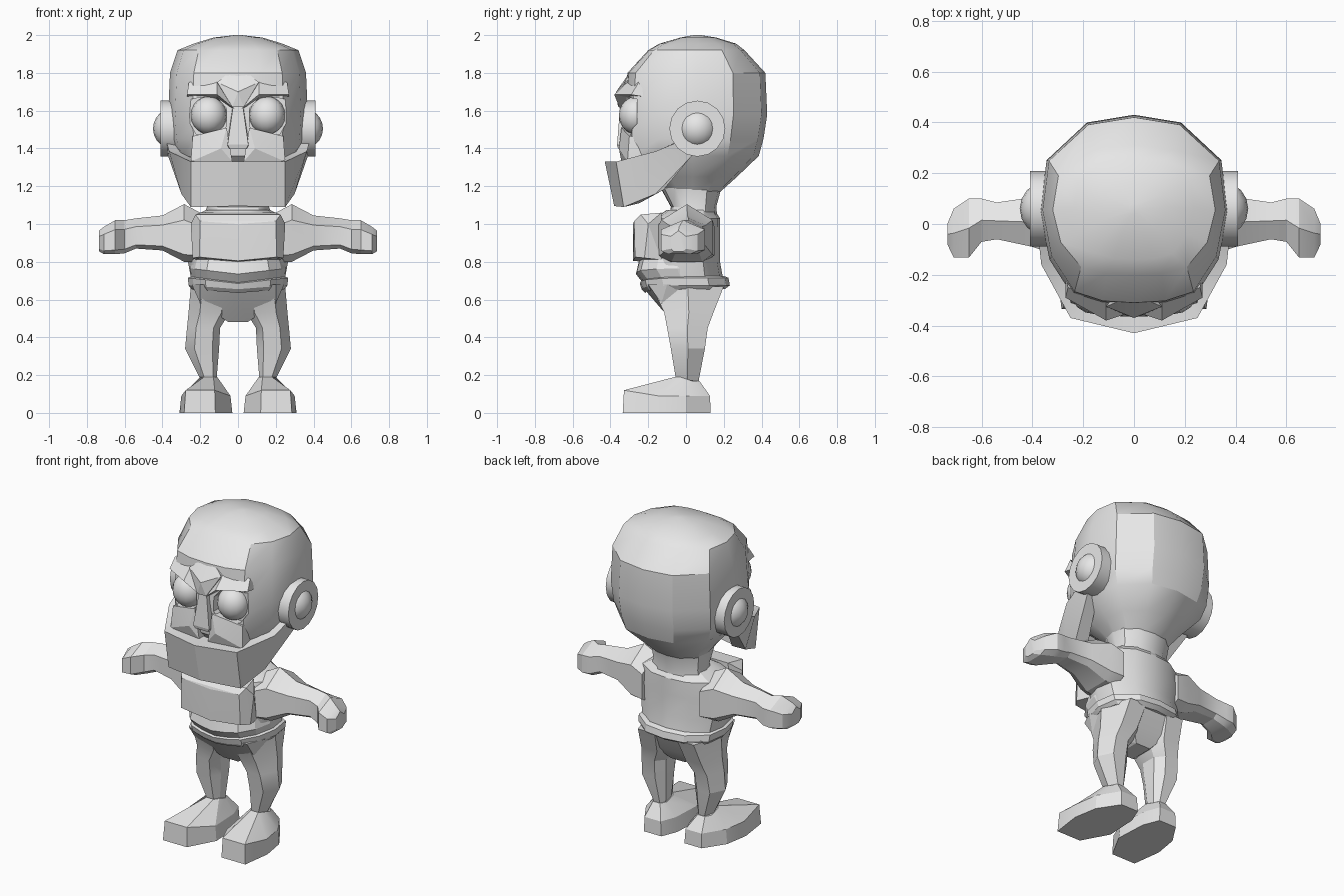
import bpy, bmesh, math

if "Cube" in bpy.data.objects:
    bpy.data.objects.remove(bpy.data.objects["Cube"])

mat = bpy.data.materials.new("grey")
mat.diffuse_color = (0.8, 0.8, 0.8, 1)
mat.use_nodes = True
mat.node_tree.nodes["Principled BSDF"].inputs["Base Color"].default_value = mat.diffuse_color


def finish(name, bm, mirror=False, angle=30):
    """Turn a bmesh into a named, shaded object, optionally mirrored across x."""
    bmesh.ops.recalc_face_normals(bm, faces=bm.faces)
    me = bpy.data.meshes.new(name)
    bm.to_mesh(me)
    bm.free()
    ob = bpy.data.objects.new(name, me)
    bpy.context.collection.objects.link(ob)
    me.materials.append(mat)
    bpy.ops.object.select_all(action='DESELECT')
    ob.select_set(True)
    bpy.context.view_layer.objects.active = ob
    if mirror:
        m = ob.modifiers.new("mirror", 'MIRROR')
        m.use_mirror_merge = False
        bpy.ops.object.modifier_apply(modifier=m.name)
    bpy.ops.object.shade_smooth_by_angle(angle=math.radians(angle))
    return ob


def loft(name, rings, mirror=False, angle=30):
    """Skin closed cross-sections and cap both ends."""
    bm = bmesh.new()
    vs = [[bm.verts.new(p) for p in r] for r in rings]
    n = len(rings[0])
    for a, b in zip(vs, vs[1:]):
        for i in range(n):
            j = (i + 1) % n
            bm.faces.new((a[i], a[j], b[j], b[i]))
    bm.faces.new(vs[0])
    bm.faces.new(vs[-1][::-1])
    return finish(name, bm, mirror, angle)


def hull(name, pts, mirror=False, both=False):
    """Faceted convex part; both adds the x-reflected points."""
    pts = list(pts) + ([(-x, y, z) for x, y, z in pts if x] if both else [])
    bm = bmesh.new()
    for p in pts:
        bm.verts.new(p)
    r = bmesh.ops.convex_hull(bm, input=bm.verts)
    loose = [v for v in bm.verts if not v.link_faces]
    bmesh.ops.delete(bm, geom=loose, context='VERTS')
    return finish(name, bm, mirror, 12)


HALF = [(0, -1), (.34, -.98), (.65, -.88), (.9, -.5), (1, 0), (.93, .53), (.5, .92), (0, 1)]
OVAL = HALF + [(-x, y) for x, y in HALF[-2:0:-1]]


def oval(z, w, yf, yb, dip=0):
    """Body cross-section; dip lowers its front centre."""
    c, h = (yf + yb) / 2, (yb - yf) / 2
    return [(x * w, c + y * h, z - (dip * (1 - abs(x)) if y < 0 else 0)) for x, y in OVAL]


# Head with eye sockets cut out
head = loft("head", [oval(*r) for r in [
    (1.16, .16, -.10, .17), (1.25, .23, -.20, .27), (1.36, .33, -.32, .385),
    (1.45, .362, -.33, .41), (1.58, .37, -.33, .43), (1.80, .36, -.31, .42),
    (1.92, .32, -.20, .31), (1.955, .235, -.14, .265), (1.987, .13, -.03, .16),
    (2.0, .02, .04, .08)]])
cutter = hull("socket_cutter", [(x, y, z) for y in (-.5, -.26) for x, z in
              [(.06, 1.61), (.06, 1.52), (.11, 1.465), (.22, 1.475), (.26, 1.54), (.26, 1.66), (.12, 1.68)]], True)
cutter.hide_render = True
mod = head.modifiers.new("sockets", 'BOOLEAN')
mod.operation, mod.solver, mod.object = 'DIFFERENCE', 'EXACT', cutter
bpy.context.view_layer.objects.active = head
bpy.ops.object.modifier_apply(modifier=mod.name)
bpy.data.objects.remove(cutter)
bpy.ops.object.select_all(action='DESELECT')
head.select_set(True)
bpy.ops.object.shade_smooth_by_angle(angle=math.radians(30))


def ball(name, loc, scale):
    bm = bmesh.new()
    bmesh.ops.create_uvsphere(bm, u_segments=16, v_segments=10, radius=1)
    bmesh.ops.scale(bm, vec=scale, verts=bm.verts)
    bmesh.ops.translate(bm, vec=loc, verts=bm.verts)
    return finish(name, bm, True, 60)


# Eyes, ear discs and ear domes
ball("eyes", (.155, -.265, 1.575), (.095, .09, .1))
ball("ear_domes", (.35, .06, 1.505), (.1, .105, .105))
disc = [(.06 + .148 * math.cos(a * math.tau / 16), 1.505 + .148 * math.sin(a * math.tau / 16)) for a in range(16)]
loft("ear_discs", [[(x, y, z) for y, z in disc] for x in (.28, .41)], True)

# Brow ridges, forehead crest, nose and cheeks
loft("brows", [
    [(.02, -.29, 1.67), (.02, -.35, 1.61), (.02, -.26, 1.6)],
    [(.11, -.295, 1.765), (.11, -.38, 1.685), (.12, -.25, 1.66)],
    [(.26, -.25, 1.75), (.27, -.29, 1.685), (.27, -.2, 1.67)]], True, 15)
hull("forehead_crest", [(.05, -.30, 1.80), (.11, -.325, 1.75), (0, -.37, 1.70), (.03, -.36, 1.62),
                        (.06, -.25, 1.66), (.05, -.25, 1.8)], both=True)
hull("nose", [(.025, -.348, 1.63), (.055, -.365, 1.42), (.045, -.36, 1.40), (.06, -.25, 1.40),
              (.035, -.25, 1.62)], both=True)
hull("cheeks", [(.06, -.342, 1.51), (.24, -.30, 1.465), (.25, -.31, 1.33), (.03, -.342, 1.33),
                (.09, -.355, 1.40), (.06, -.2, 1.5), (.24, -.2, 1.46), (.24, -.2, 1.33), (.03, -.2, 1.33)], True)

# Jaw band running from ear to ear
side = [((.385, .02, 1.46), (.37, .03, 1.36)), ((.365, -.16, 1.385), (.30, -.16, 1.16)),
        ((.25, -.37, 1.33), (.25, -.33, 1.09))]
path = side + [((0, -.43, 1.33), (0, -.38, 1.095))]
path += [tuple((-x, y, z) for x, y, z in s) for s in side[::-1]]
loft("jaw_band", [[t, b, (b[0] * .78, b[1] * .75, b[2] + .02), (t[0] * .8, t[1] * .7, t[2])]
                  for t, b in path], angle=20)

# Neck, torso, belly band and belt
loft("neck", [oval(1.0, .19, -.10, .17), oval(1.09, .165, -.08, .16), oval(1.2, .18, -.14, .19)])
loft("torso", [oval(*r) for r in [
    (.69, .245, -.21, .20), (.80, .265, -.20, .18), (.93, .28, -.20, .18),
    (1.03, .25, -.17, .18), (1.075, .17, -.10, .15)]])
loft("belly_band", [oval(.72, .245, -.23, .17, .03), oval(.765, .255, -.265, .17, .03),
                    oval(.82, .24, -.25, .17, .02)], angle=20)
loft("belt", [oval(.655, .245, -.215, .205, .02), oval(.675, .262, -.235, .232, .02),
              oval(.715, .265, -.245, .225, .03), oval(.725, .24, -.21, .2, .03)], angle=20)

# Chest plate with bevelled rim
hull("chest_plate", [(0, -.28, 1.0), (.20, -.275, 1.015), (.225, -.24, 1.05), (0, -.25, 1.03),
                     (.205, -.27, .825), (.24, -.22, .82), (.25, -.2, 1.0), (0, -.28, .805),
                     (.2, -.13, 1.06), (.22, -.13, .81), (0, -.13, .79)], both=True)

# Arms and hands
ARM = [(0, 1), (-1, .45), (-1, -.75), (-.6, -1), (.6, -1), (1, -.75), (1, .45)]
arm = [(.20, -.15, .15, .80, 1.06), (.285, -.13, .14, .80, 1.105), (.40, -.09, .105, .86, 1.045),
       (.54, -.06, .085, .87, 1.03), (.60, -.07, .10, .845, 1.02), (.65, -.132, .10, .84, 1.02),
       (.71, -.132, .06, .84, .985), (.735, -.08, .0, .855, .965)]
loft("arms", [[(x, (a + b) / 2 + u * (b - a) / 2, (c + d) / 2 + v * (d - c) / 2) for u, v in ARM]
              for x, a, b, c, d in arm], True, 25)

# Hips and legs
hull("hips", [(.245, -.10, .68), (.2, -.2, .68), (.245, .12, .68), (.15, .2, .68), (.2, -.13, .58),
              (.12, .14, .56), (.05, -.07, .48), (.05, .08, .48), (0, -.225, .66)], both=True)
LEG = [(1, 0), (.45, -1), (-.6, -1), (-1, -.4), (-1, .5), (-.5, 1), (.5, 1)]
leg = [(.67, .02, .25, -.18, .20), (.53, .045, .262, -.115, .145), (.45, .095, .27, -.10, .115),
       (.34, .10, .28, -.08, .10), (.16, .115, .19, -.05, .065)]
loft("legs", [[((a + b) / 2 + u * (b - a) / 2, (c + d) / 2 + v * (d - c) / 2, z) for u, v in LEG]
              for z, a, b, c, d in leg], True, 25)

# Feet: splayed sole rising to the ankle
sole = [(.08, .13), (.20, .13), (.285, .0), (.31, -.15), (.285, -.335), (.12, -.335), (.03, -.17), (.04, .03)]
ankle = [(.13, .07), (.18, .07), (.20, .03), (.20, -.03), (.18, -.06), (.13, -.06), (.11, -.03), (.11, .03)]
loft("feet", [[(x, y, 0) for x, y in sole],
              [(.17 + (x - .17) * .93, y * .98, .09 if y > -.3 else .12) for x, y in sole],
              [(x, y, .19 if y < 0 else .17) for x, y in ankle]], True, 20)
